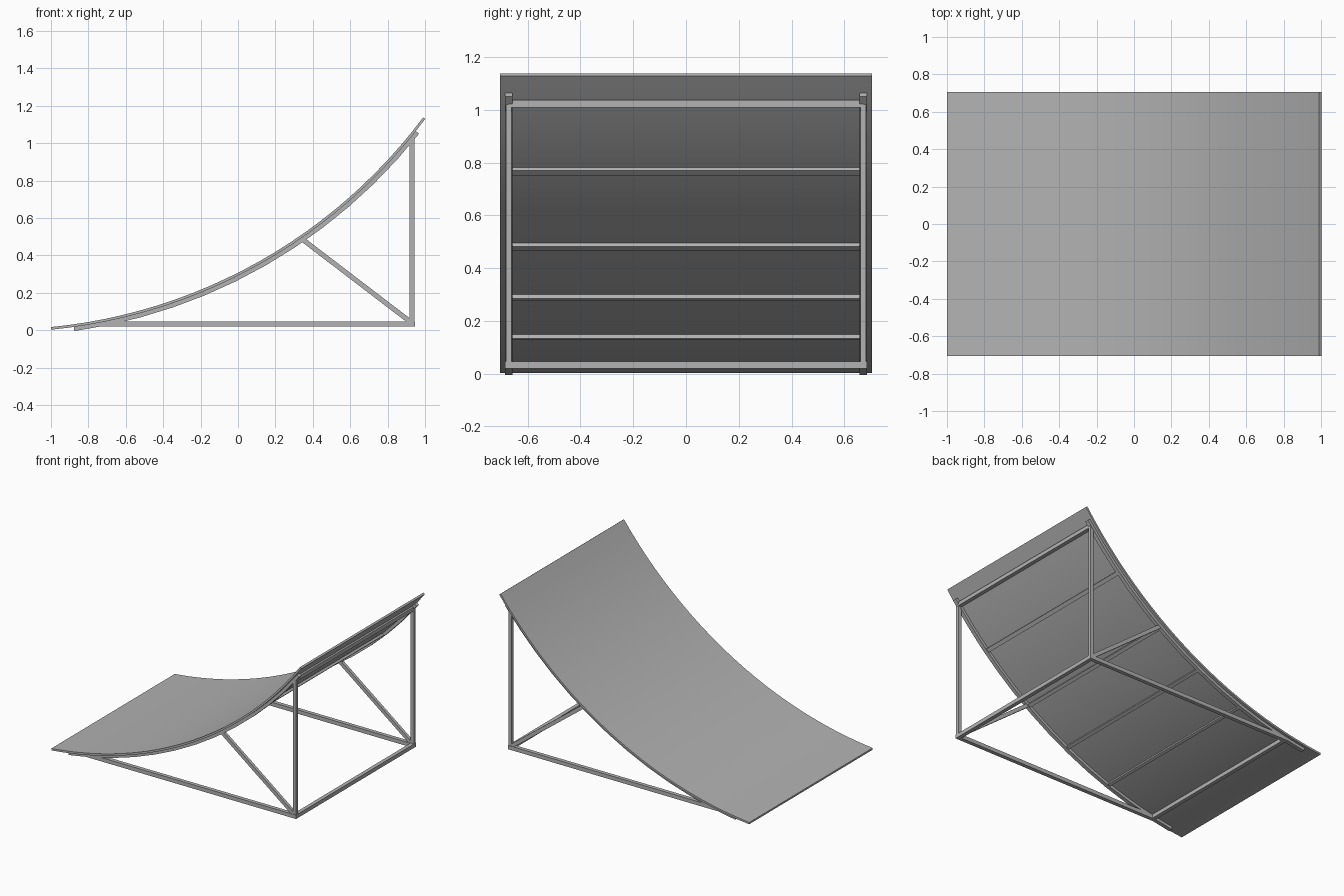
import bpy, bmesh
from math import sin, cos, asin, sqrt, atan2
from mathutils import Vector

if "Cube" in bpy.data.objects:
    bpy.data.objects.remove(bpy.data.objects["Cube"])

metal = bpy.data.materials.new("grey metal")
metal.use_nodes = True
GREY = (0.45, 0.45, 0.45, 1)
metal.diffuse_color = GREY
metal.node_tree.nodes["Principled BSDF"].inputs["Base Color"].default_value = GREY

# Arc of the riding surface, in the x-z plane
CX, CZ, R = -1.276, 2.833, 2.83
SIDE = 0.672


def angle_at(x):
    return asin((x - CX) / R)


def arc_point(a, depth):
    r = R + depth
    return CX + r * sin(a), CZ - r * cos(a)


def add_object(name, bm):
    bmesh.ops.recalc_face_normals(bm, faces=bm.faces)
    mesh = bpy.data.meshes.new(name)
    bm.to_mesh(mesh)
    bm.free()
    mesh.materials.append(metal)
    obj = bpy.data.objects.new(name, mesh)
    bpy.context.collection.objects.link(obj)
    return obj


def extrude_profile(name, points, y0, y1):
    """Solid from an x-z outline, extended along y."""
    bm = bmesh.new()
    face = bm.faces.new([bm.verts.new((x, y0, z)) for x, z in points])
    ext = bmesh.ops.extrude_face_region(bm, geom=[face])
    verts = [v for v in ext["geom"] if isinstance(v, bmesh.types.BMVert)]
    bmesh.ops.translate(bm, verts=verts, vec=(0, y1 - y0, 0))
    return add_object(name, bm)


def arc_strip(name, x0, x1, d0, d1, y0, y1, steps):
    """Curved slab between two depths under the riding surface."""
    a0, a1 = angle_at(x0), angle_at(x1)
    angles = [a0 + (a1 - a0) * i / steps for i in range(steps + 1)]
    outline = [arc_point(a, d0) for a in angles]
    outline += [arc_point(a, d1) for a in reversed(angles)]
    return extrude_profile(name, outline, y0, y1)


def bar(name, start, end, width, y0, y1):
    """Rectangular tube running between two x-z points."""
    a, b = Vector(start), Vector(end)
    n = (b - a).orthogonal().normalized() * width / 2
    return extrude_profile(name, [a + n, b + n, b - n, a - n], y0, y1)


# Curved deck sheet
deck = arc_strip("deck", -1, 0.99, 0, 0.014, -0.705, 0.705, 24)
for poly in deck.data.polygons:
    poly.use_smooth = True
bpy.context.view_layer.objects.active = deck
deck.select_set(True)
bpy.ops.object.shade_smooth_by_angle()

# Frame at each side
for label, s in (("left", 1), ("right", -1)):
    y = s * SIDE
    arc_strip(label + "_curved_rail", -0.88, 0.94, 0.014, 0.036,
              y - 0.014, y + 0.014, 12)
    bar(label + "_base_rail", (-0.735, 0.033), (0.945, 0.033), 0.028,
        y - 0.014, y + 0.014)
    bar(label + "_post", (0.93, 0.03), (0.93, 1.04), 0.027, y - 0.011, y + 0.011)
    bar(label + "_brace", (0.345, 0.485), (0.925, 0.042), 0.026,
        y - 0.011, y + 0.011)

# Cross beams joining the two sides
for name, x, z in (("base_front_beam", -0.722, 0.033),
                   ("base_back_beam", 0.931, 0.033),
                   ("top_beam", 0.93, 1.024)):
    bar(name, (x - 0.014, z), (x + 0.014, z), 0.028, -SIDE, SIDE)

# Slender slats supporting the deck
for i, x in enumerate((-0.35, 0.0, 0.325, 0.675)):
    arc_strip("deck_slat_%d" % (i + 1), x - 0.01, x + 0.01, 0.014, 0.03,
              -SIDE, SIDE, 1)
